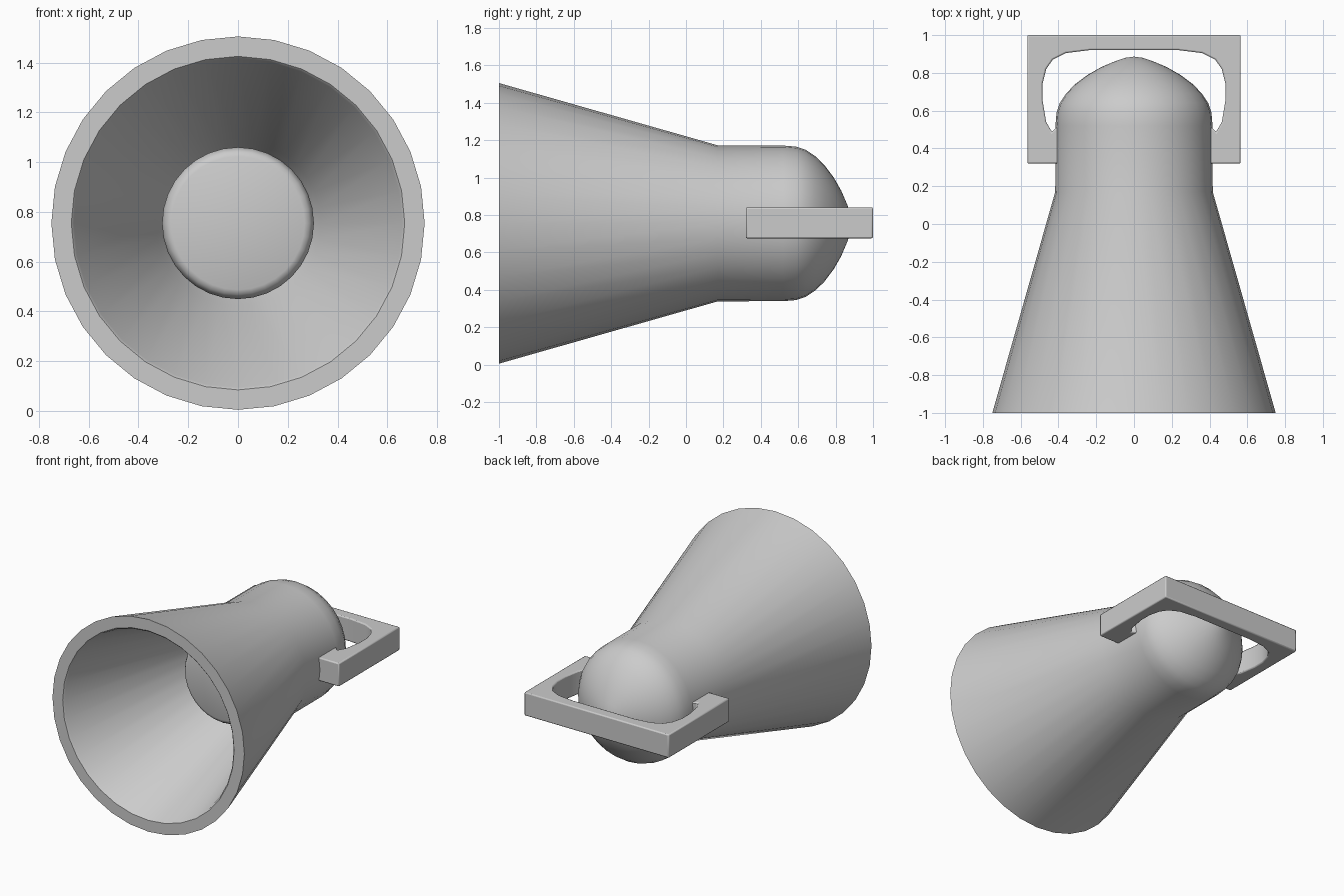
import bpy, bmesh
from math import cos, sin, tau, radians

if "Cube" in bpy.data.objects:
    bpy.data.objects.remove(bpy.data.objects["Cube"])

ZC = 0.755   # height of the horn axis
SEG = 32


def finish(name, bm, angle=35):
    bmesh.ops.recalc_face_normals(bm, faces=bm.faces[:])
    mesh = bpy.data.meshes.new(name)
    bm.to_mesh(mesh)
    bm.free()
    ob = bpy.data.objects.new(name, mesh)
    bpy.context.collection.objects.link(ob)
    bpy.ops.object.select_all(action='DESELECT')
    ob.select_set(True)
    bpy.context.view_layer.objects.active = ob
    bpy.ops.object.shade_smooth_by_angle(angle=radians(angle))
    return ob


def lathe(name, profile, angle=35):
    """Revolve (y, radius) points about the horn axis; radius 0 makes a pole."""
    bm = bmesh.new()
    rings = []
    for y, r in profile:
        n = SEG if r > 0 else 1
        rings.append([bm.verts.new((r * cos(tau * i / SEG), y, ZC + r * sin(tau * i / SEG)))
                      for i in range(n)])
    for a, b in zip(rings, rings[1:]):
        for i in range(SEG):
            j = (i + 1) % SEG
            quad = [a[i % len(a)], a[j % len(a)], b[j % len(b)], b[i % len(b)]]
            bm.faces.new(list(dict.fromkeys(quad)))
    return finish(name, bm, angle)


# Horn shell: inner cone, rim, outer cone, neck and domed back
lathe("horn_body", [
    (0.24, 0.295), (0.19, 0.31), (0.16, 0.332), (-0.99, 0.66), (-1.0, 0.67),
    (-1.0, 0.75), (0.17, 0.417), (0.52, 0.416), (0.59, 0.41), (0.64, 0.393),
    (0.69, 0.36), (0.74, 0.312), (0.79, 0.245), (0.83, 0.175), (0.862, 0.10),
    (0.88, 0.045), (0.886, 0)])

# Plug in the throat with a rounded front edge
lathe("throat_plug", [
    (0.26, 0.305), (-0.14, 0.305), (-0.165, 0.299), (-0.182, 0.287),
    (-0.19, 0.268), (-0.19, 0)])

# Handle: squared outside, rounded opening
half = [(0.40, 0.32), (0.40, 0.52), (0.435, 0.488), (0.465, 0.54), (0.485, 0.66),
        (0.485, 0.74), (0.465, 0.82), (0.43, 0.87), (0.36, 0.905), (0.24, 0.92)]
outline = half + [(-x, y) for x, y in reversed(half)]
outline += [(-0.565, 0.32), (-0.565, 1.0), (0.565, 1.0), (0.565, 0.32)]
bm = bmesh.new()
face = bm.faces.new([bm.verts.new((x, y, 0.675)) for x, y in outline])
ext = bmesh.ops.extrude_face_region(bm, geom=[face])
bmesh.ops.translate(bm, vec=(0, 0, 0.165),
                    verts=[v for v in ext["geom"] if isinstance(v, bmesh.types.BMVert)])
handle = finish("handle", bm, 40)
bev = handle.modifiers.new("soft_edges", 'BEVEL')
bev.width = 0.008
bev.segments = 2
bev.limit_method = 'ANGLE'
bev.angle_limit = radians(50)
